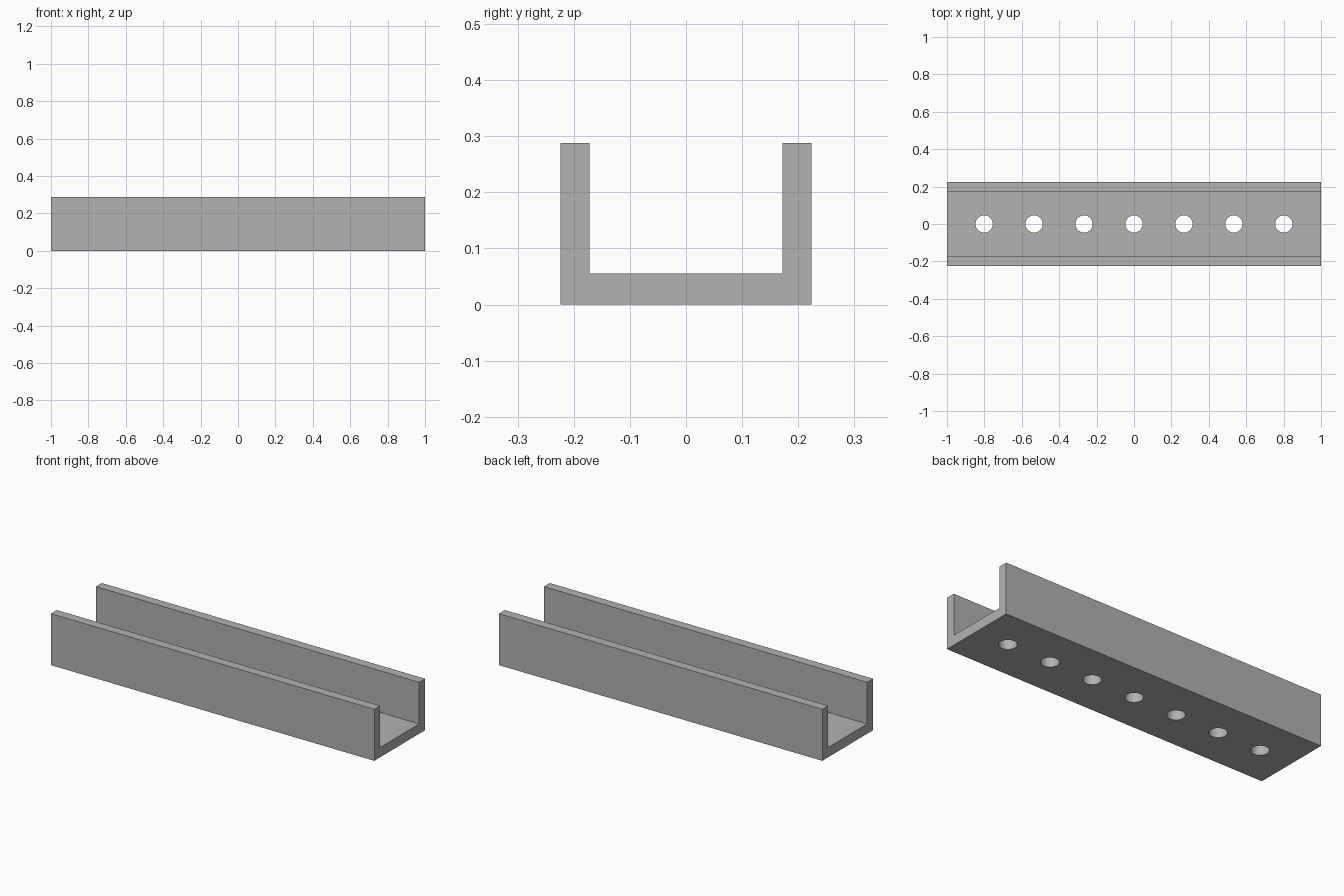
import bpy, bmesh
from mathutils import Matrix

cube = bpy.data.objects.get("Cube")
if cube:
    bpy.data.objects.remove(cube, do_unlink=True)

LENGTH, HALF_WIDTH, HEIGHT = 2.0, 0.224, 0.288
WALL, FLOOR = 0.052, 0.055
HOLES, PITCH, RADIUS = 7, 0.267, 0.046


def new_object(name, bm):
    bmesh.ops.recalc_face_normals(bm, faces=bm.faces)
    mesh = bpy.data.meshes.new(name)
    bm.to_mesh(mesh)
    bm.free()
    obj = bpy.data.objects.new(name, mesh)
    bpy.context.collection.objects.link(obj)
    return obj


# Plain grey metal
grey = bpy.data.materials.new("grey metal")
colour = (0.445, 0.445, 0.445, 1)
grey.diffuse_color = colour
grey.use_nodes = True
bsdf = next(n for n in grey.node_tree.nodes if n.type == 'BSDF_PRINCIPLED')
bsdf.inputs["Base Color"].default_value = colour

# Channel: U-shaped profile extruded along x
inner = HALF_WIDTH - WALL
right_half = [(-inner, FLOOR), (-inner, HEIGHT), (-HALF_WIDTH, HEIGHT), (-HALF_WIDTH, 0)]
profile = right_half + [(-y, z) for y, z in reversed(right_half)]
bm = bmesh.new()
face = bm.faces.new([bm.verts.new((-LENGTH / 2, y, z)) for y, z in profile])
ext = bmesh.ops.extrude_face_region(bm, geom=[face], use_keep_orig=True)
bmesh.ops.translate(bm, vec=(LENGTH, 0, 0),
                    verts=[g for g in ext["geom"] if isinstance(g, bmesh.types.BMVert)])
channel = new_object("channel_rail", bm)
channel.data.materials.append(grey)

# Row of round holes through the floor
bm = bmesh.new()
for i in range(HOLES):
    x = (i - (HOLES - 1) / 2) * PITCH
    bmesh.ops.create_cone(bm, cap_ends=True, segments=48, radius1=RADIUS, radius2=RADIUS,
                          depth=4 * FLOOR, matrix=Matrix.Translation((x, 0, FLOOR / 2)))
cutter = new_object("hole_cutter", bm)
cutter.data.materials.append(grey)
cutter.hide_render = True

cut = channel.modifiers.new("holes", 'BOOLEAN')
cut.operation = 'DIFFERENCE'
cut.solver = 'EXACT'
cut.object = cutter
bpy.context.view_layer.objects.active = channel
channel.select_set(True)
bpy.ops.object.modifier_apply(modifier=cut.name)
bpy.data.objects.remove(cutter, do_unlink=True)

# Smooth hole walls, crisp channel edges
bpy.ops.object.shade_smooth_by_angle()
